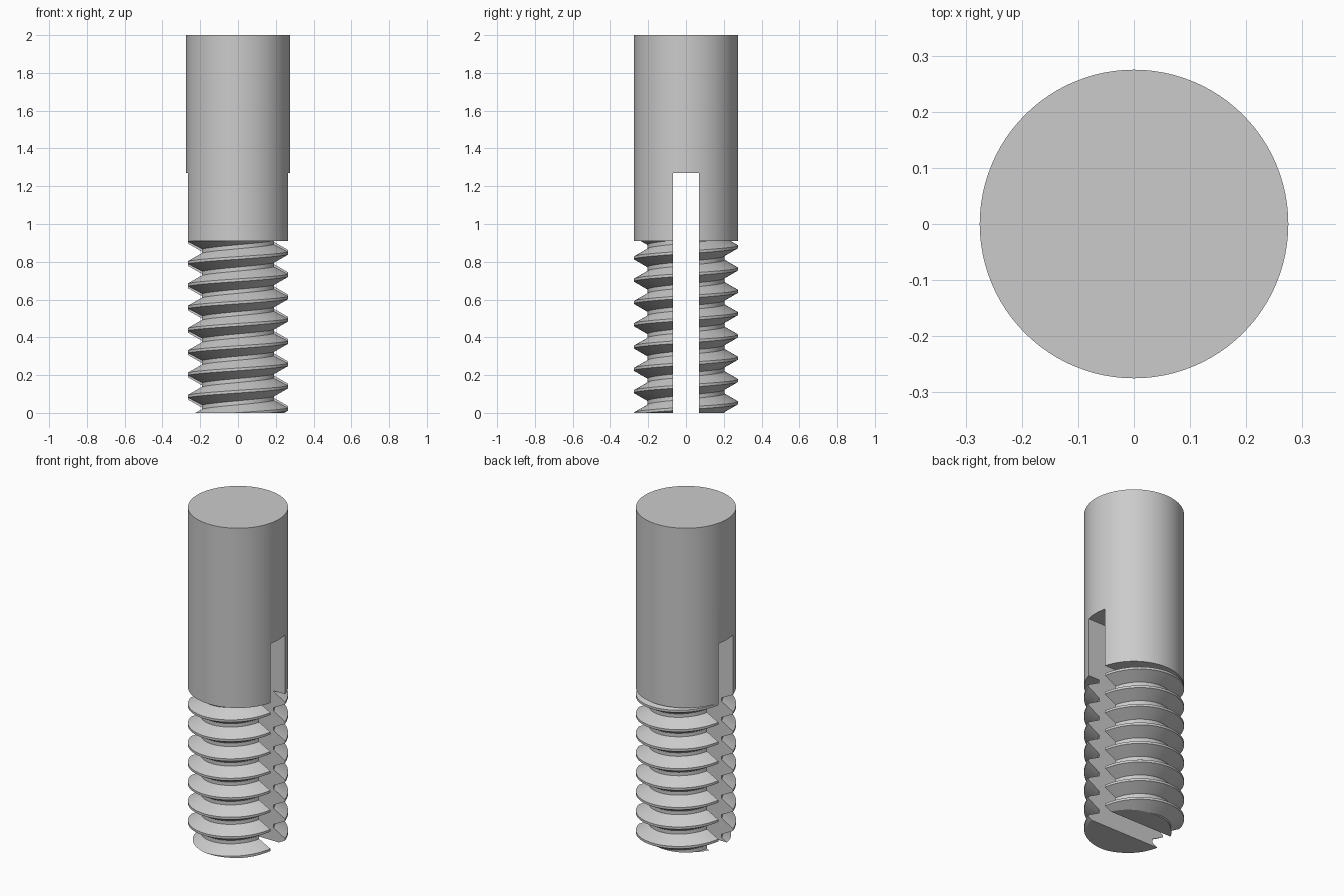
import bpy, bmesh
from math import tau, cos, sin

cube = bpy.data.objects.get("Cube")
if cube:
    bpy.data.objects.remove(cube, do_unlink=True)

RADIUS, ROOT = 0.275, 0.203
PITCH, START = 0.118, 0.024      # thread rise per turn, crest height at +x
THREAD_TOP, TOP = 0.91, 2.0
SEGMENTS, TURNS = 96, 11
# One turn of the thread outline: crest flat, flank, root flat, flank
OUTLINE = [(-0.06, RADIUS), (0.06, RADIUS), (0.41, ROOT), (0.59, ROOT)]

steel = bpy.data.materials.new("steel grey")
steel.use_nodes = True
grey = (0.6, 0.6, 0.6, 1)
steel.diffuse_color = grey
steel.node_tree.nodes["Principled BSDF"].inputs["Base Color"].default_value = grey


def clip(points, low, high):
    """Clamp an outline to a height range, sliding its ends along the slope."""
    def radius_at(z):
        for (r0, z0), (r1, z1) in zip(points, points[1:]):
            if z0 <= z <= z1:
                return r0 + (r1 - r0) * (z - z0) / (z1 - z0)
    ends = (radius_at(low), low), (radius_at(high), high)
    return [ends[0] if z < low else ends[1] if z > high else (r, z)
            for r, z in points]


def column(turn):
    """Full side outline of the pin at one angle."""
    thread = [(r, START + PITCH * (n + turn + t))
              for n in range(-2, TURNS - 1) for t, r in OUTLINE]
    return ([(0, 0)] + clip(thread, 0, THREAD_TOP)
            + [(RADIUS, THREAD_TOP), (RADIUS, TOP), (0, TOP)])


# Pin: plain shank above, helical thread below
bm = bmesh.new()
columns = []
for i in range(SEGMENTS + 1):
    a = tau * i / SEGMENTS
    columns.append([bm.verts.new((r * cos(a), r * sin(a), z))
                    for r, z in column(i / SEGMENTS)])
for left, right in zip(columns, columns[1:]):
    for k in range(len(left) - 1):
        bm.faces.new((left[k], right[k], right[k + 1], left[k + 1]))
bmesh.ops.remove_doubles(bm, verts=bm.verts, dist=0.00005)
bmesh.ops.recalc_face_normals(bm, faces=bm.faces)
mesh = bpy.data.meshes.new("threaded_pin")
bm.to_mesh(mesh)
bm.free()
mesh.materials.append(steel)
pin = bpy.data.objects.new("threaded_pin", mesh)
bpy.context.collection.objects.link(pin)

# Slot cut from side to side through the lower part
bpy.ops.mesh.primitive_cube_add(size=1, location=(0, 0, 0.535))
cutter = bpy.context.object
cutter.name = "slot_cutter"
cutter.scale = (1, 0.14, 1.47)
cutter.hide_render = True
cutter.data.materials.append(steel)
bpy.context.view_layer.update()

bpy.ops.object.select_all(action="DESELECT")
pin.select_set(True)
bpy.context.view_layer.objects.active = pin
slot = pin.modifiers.new("slot", "BOOLEAN")
slot.operation = "DIFFERENCE"
slot.solver = "EXACT"
slot.object = cutter
bpy.ops.object.modifier_apply(modifier=slot.name)
bpy.data.objects.remove(cutter, do_unlink=True)
bpy.ops.object.shade_smooth_by_angle(angle=0.5)
